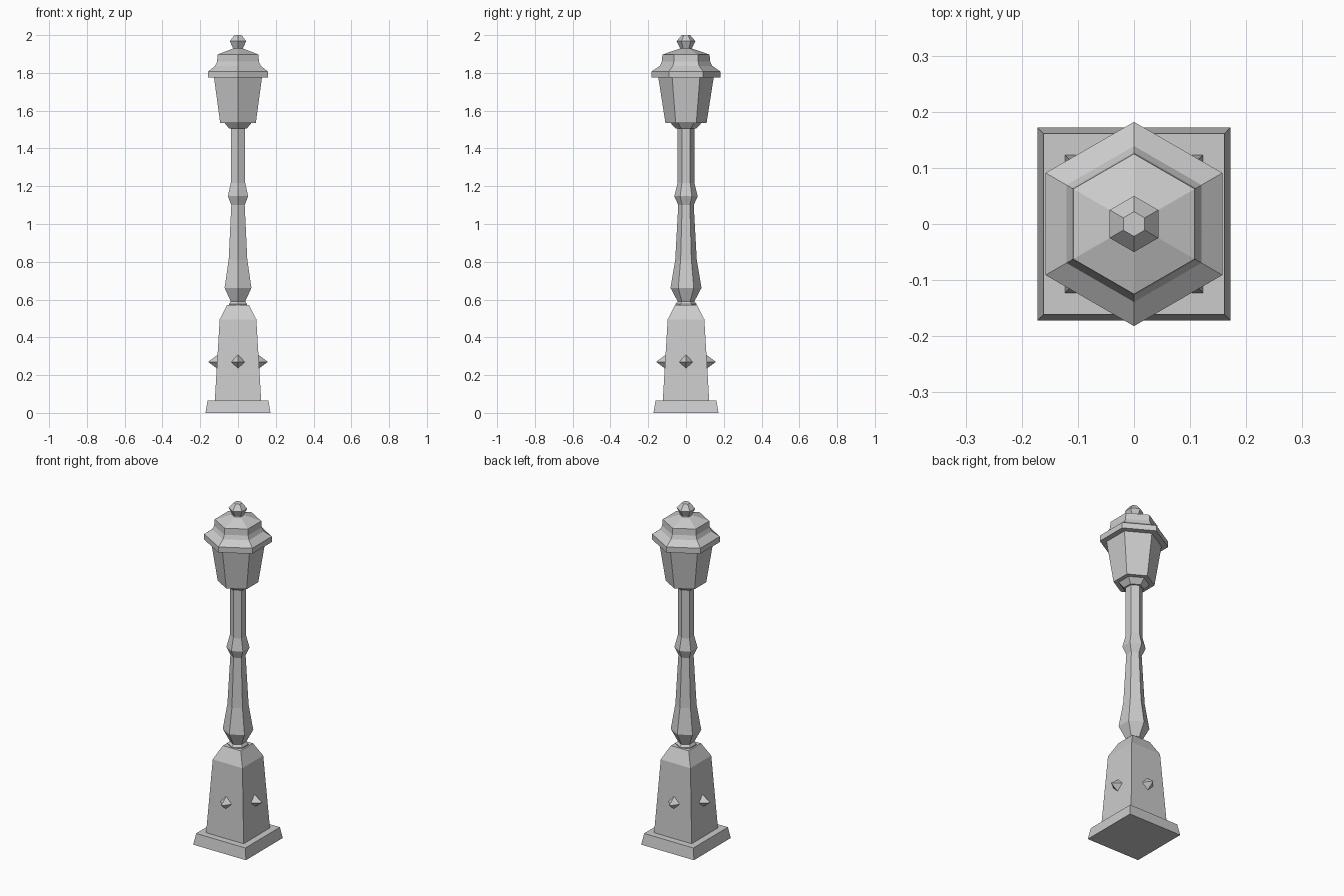
import bpy, bmesh
from math import cos, sin, pi, sqrt

if "Cube" in bpy.data.objects:
    bpy.data.objects.remove(bpy.data.objects["Cube"])


def stack(name, sides, rings, turn):
    """Flat-faced solid from (radius, z) rings."""
    bm = bmesh.new()
    loops = []
    for r, z in rings:
        loops.append([bm.verts.new((r * cos(turn + 2 * pi * i / sides),
                                    r * sin(turn + 2 * pi * i / sides), z))
                      for i in range(sides)])
    for a, b in zip(loops, loops[1:]):
        for i in range(sides):
            j = (i + 1) % sides
            bm.faces.new((a[i], a[j], b[j], b[i]))
    bm.faces.new(loops[0][::-1])
    bm.faces.new(loops[-1])
    bmesh.ops.recalc_face_normals(bm, faces=bm.faces)
    mesh = bpy.data.meshes.new(name)
    bm.to_mesh(mesh)
    bm.free()
    obj = bpy.data.objects.new(name, mesh)
    bpy.context.collection.objects.link(obj)
    return obj


def square(name, rings):
    return stack(name, 4, [(h * sqrt(2), z) for h, z in rings], pi / 4)


def hexagon(name, rings):
    return stack(name, 6, rings, pi / 2)


# Square foot and tapered pedestal
square("foot", [(0.172, 0), (0.161, 0.065)])
square("pedestal", [(0.123, 0.06), (0.097, 0.495), (0.058, 0.572)])

# Pyramid studs on the four pedestal sides
for k in range(4):
    stud = stack("stud_%d" % (k + 1), 4, [(0.04, 0.105), (0.0005, 0.157)], 0)
    stud.rotation_euler = (pi / 2, 0, k * pi / 2)
    stud.location.z = 0.27

# Turned hexagonal post
hexagon("post", [(0.056, 0.565), (0.056, 0.577), (0.044, 0.59), (0.082, 0.662),
                 (0.057, 0.81), (0.041, 1.1), (0.062, 1.147), (0.044, 1.217),
                 (0.044, 1.51)])

# Lantern cup and glass body
hexagon("lantern_cup", [(0.054, 1.505), (0.083, 1.536)])
hexagon("lantern_body", [(0.109, 1.535), (0.147, 1.778)])

# Flared roof and finial
hexagon("roof", [(0.182, 1.775), (0.182, 1.808), (0.139, 1.837), (0.128, 1.86),
                 (0.125, 1.897), (0.034, 1.928)])
hexagon("finial", [(0.032, 1.92), (0.032, 1.933), (0.05, 1.968), (0.022, 2.0)])
